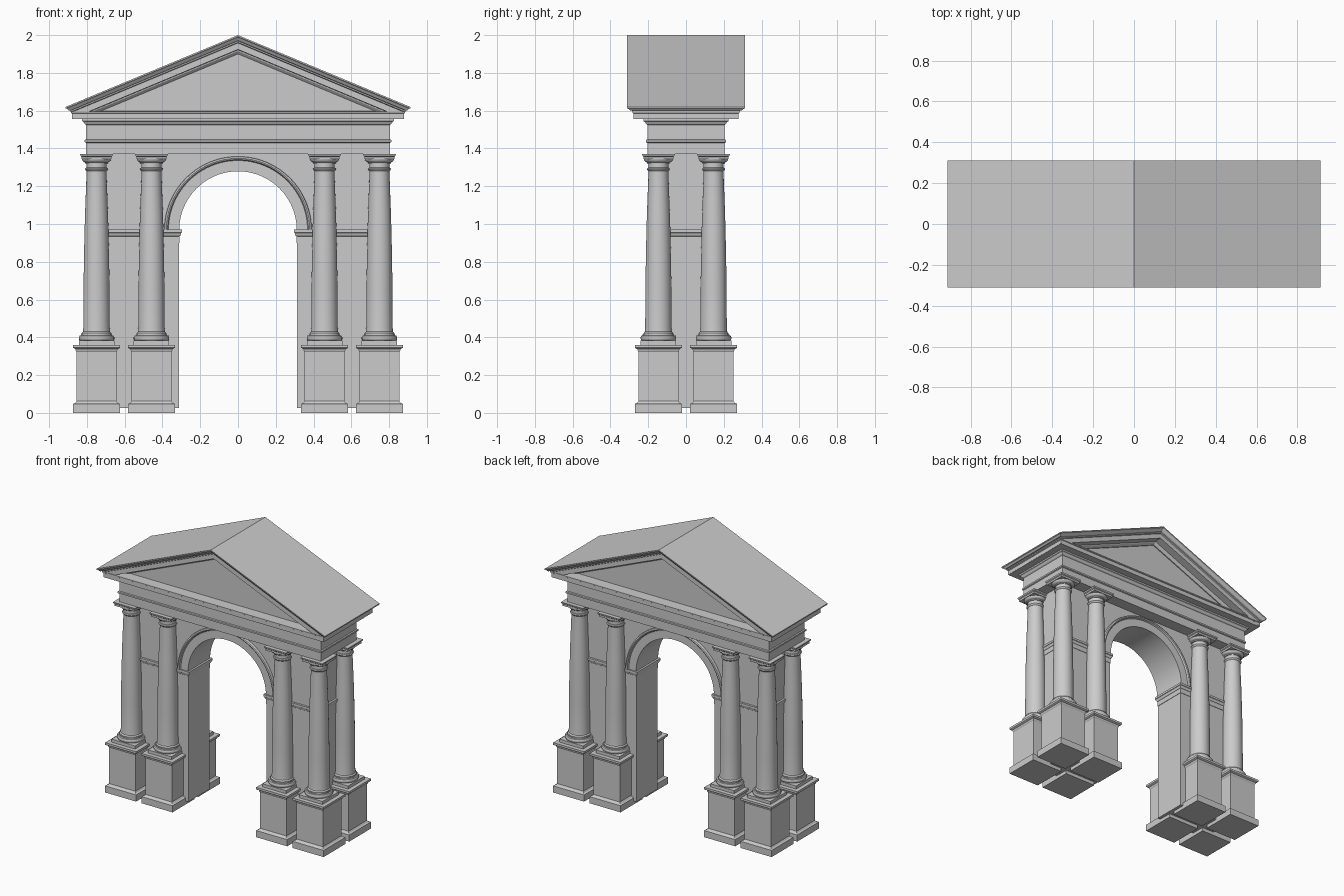
import bpy, bmesh
from math import sin, cos, pi, radians

if "Cube" in bpy.data.objects:
    bpy.data.objects.remove(bpy.data.objects["Cube"])


def make(name, bm, smooth=False):
    bmesh.ops.recalc_face_normals(bm, faces=bm.faces)
    me = bpy.data.meshes.new(name)
    bm.to_mesh(me)
    bm.free()
    ob = bpy.data.objects.new(name, me)
    bpy.context.collection.objects.link(ob)
    if smooth:
        bpy.ops.object.select_all(action='DESELECT')
        ob.select_set(True)
        bpy.context.view_layer.objects.active = ob
        bpy.ops.object.shade_smooth_by_angle(angle=radians(35))
    return ob


def loft(name, rings, smooth=False, gable=False):
    """Skin closed rings of points and cap both ends."""
    bm = bmesh.new()
    vs = [[bm.verts.new(p) for p in r] for r in rings]
    n = len(vs[0])
    for a, b in zip(vs, vs[1:]):
        for i in range(n):
            j = (i + 1) % n
            bm.faces.new((a[i], a[j], b[j], b[i]))
    for r in (vs[0], vs[-1]):
        if gable:
            bm.faces.new((r[0], r[1], r[4], r[5]))
            bm.faces.new((r[1], r[2], r[3], r[4]))
        else:
            bm.faces.new(r)
    return make(name, bm, smooth)


def rect(hx, hy, z, cx=0, cy=0):
    return [(cx - hx, cy - hy, z), (cx + hx, cy - hy, z),
            (cx + hx, cy + hy, z), (cx - hx, cy + hy, z)]


def circle(r, z, cx, cy, n=40):
    return [(cx + r * cos(2 * pi * i / n), cy + r * sin(2 * pi * i / n), z) for i in range(n)]


def arc(r, n=48):
    return [(-r * cos(pi * i / n), SPRING + r * sin(pi * i / n)) for i in range(n + 1)]


SPRING, R, WALL, END = 0.97, 0.312, 0.12, 0.72

# Arched wall with its two piers
outline = [(-END, .025), (-R, .025)] + arc(R) + [(R, .025), (END, .025), (END, 1.375), (-END, 1.375)]
loft("arched_wall", [[(x, y, z) for x, z in outline] for y in (-WALL, WALL)], smooth=True)

# Raised moulding round the arch, on both faces
section = [(R - .001, .126), (.368, .126), (.373, .138), (.38, .141), (.388, .138), (.39, .13)]
section = [(r, -y) for r, y in section] + [(r, y) for r, y in reversed(section)]
steps = 48
loft("arch_moulding", [[(-r * cos(pi * i / steps), y, SPRING - .002 + r * sin(pi * i / steps))
                        for r, y in section] for i in range(steps + 1)], smooth=True)

# Impost bands round each pier
impost = [(0, .90), (.003, .90), (.003, .935), (.007, .938), (.012, .953), (.015, .955), (.015, .97), (0, .97)]
for s in (-1, 1):
    half = (END - R) / 2
    loft("impost", [rect(half + o, WALL + o, z, s * (END + R) / 2) for o, z in impost])

# Pedestals and columns, two by two on each side
pedestal = [(.124, 0), (.124, .048), (.113, .052), (.105, .062), (.105, .322), (.109, .328),
            (.112, .338), (.122, .343), (.124, .345), (.124, .36), (.094, .36), (.094, .382)]
shaft = [(.083, .38), (.09, .384), (.094, .392), (.094, .4), (.09, .408), (.083, .411), (.083, .416),
         (.079, .416), (.079, .422), (.072, .43), (.070, .45), (.069, .65), (.066, .85), (.061, 1.05),
         (.053, 1.26), (.053, 1.28), (.058, 1.284), (.061, 1.29), (.058, 1.297), (.053, 1.299),
         (.053, 1.318), (.059, 1.318), (.06, 1.325), (.069, 1.329), (.075, 1.336), (.077, 1.345)]
abacus = [(.079, 1.343), (.079, 1.356), (.085, 1.361), (.087, 1.371)]
for cx in (-.749, -.458, .458, .749):
    for cy in (-.146, .146):
        loft("pedestal", [rect(h, h, z, cx, cy) for h, z in pedestal])
        loft("column", [circle(r, z, cx, cy) for r, z in shaft], smooth=True)
        loft("abacus", [rect(h, h, z, cx, cy) for h, z in abacus])

# Entablature: architrave, frieze and horizontal cornice
entablature = [(.205, 1.37), (.205, 1.43), (.213, 1.434), (.213, 1.445), (.205, 1.448), (.205, 1.525),
               (.212, 1.53), (.218, 1.541), (.226, 1.545), (.226, 1.556), (.278, 1.556),
               (.278, 1.585), (.283, 1.588), (.283, 1.596), (.2, 1.597)]
loft("entablature", [rect(.6 + h, h, z) for h, z in entablature])


# Pediment: gable roof, raking cornice and recessed triangular panel
def gable_ring(h, drop=None):
    x = .6 + h
    pts = [(-x, -h), (0, -h), (x, -h), (x, h), (0, h), (-x, h)]
    return [(px, py, 1.56 if drop is None else 2 - .4165 * abs(px) - drop) for px, py in pts]


raking = [(.312, 0), (.312, .008), (.304, .014), (.296, .026), (.286, .031), (.286, .038), (.279, .042),
          (.279, .076), (.225, .078), (.223, .085), (.21, .1), (.203, .1)]
loft("pediment", [gable_ring(h, d) for h, d in raking] + [gable_ring(.203)], gable=True)
